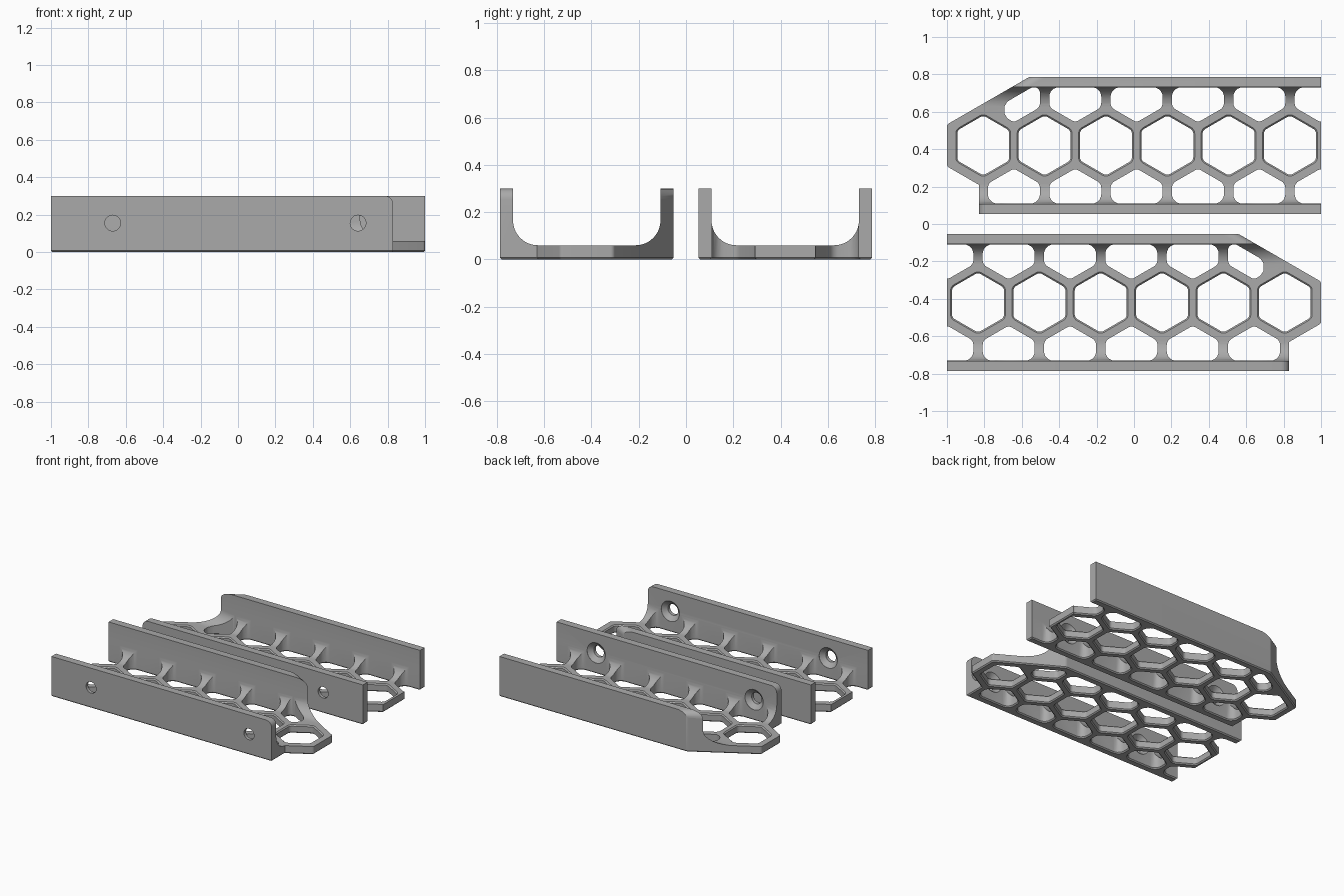
import bpy, bmesh, math
from mathutils import Vector

if "Cube" in bpy.data.objects:
    bpy.data.objects.remove(bpy.data.objects["Cube"])

PITCH, FLAT, T30 = 0.328, 0.139, math.tan(math.radians(30))
HALF_W, WALL_IN, FLOOR, TOP, FILLET = 0.367, 0.312, 0.06, 0.30, 0.105
ROW = PITCH * math.sqrt(3) / 2
HEX_R = FLAT / math.cos(math.radians(30))

grey = bpy.data.materials.new("grey plastic")
grey.diffuse_color = (0.40, 0.40, 0.40, 1)
grey.use_nodes = True
grey.node_tree.nodes["Principled BSDF"].inputs["Base Color"].default_value = grey.diffuse_color


def offset(pts, d):
    """Mitred offset of a counter-clockwise polygon."""
    out = []
    for i, p in enumerate(pts):
        e1, e2 = (p - pts[i - 1]).normalized(), (pts[(i + 1) % len(pts)] - p).normalized()
        n1, n2 = Vector((e1.y, -e1.x)), Vector((e2.y, -e2.x))
        out.append(p + (n1 + n2) * d / (1 + n1.dot(n2)))
    return out


def rounded(corners, d=0.0, steps=5):
    """Offset polygon of (x, y, radius) corners, with rounded corners."""
    pts = offset([Vector(c[:2]) for c in corners], d)
    out = []
    for i, p in enumerate(pts):
        r = corners[i][2]
        if r == 0:
            out.append(p)
            continue
        r += d
        a, b = (pts[i - 1] - p).normalized(), (pts[(i + 1) % len(pts)] - p).normalized()
        half = a.angle(b) / 2
        c = p + (a + b).normalized() * r / math.sin(half)
        s, e = p + a * r / math.tan(half) - c, p + b * r / math.tan(half) - c
        out += [c + s.lerp(e, k / steps).normalized() * r for k in range(steps + 1)]
    return out


def loft(bm, rings):
    """Skin a stack of equal rings and cap both ends."""
    loops = [[bm.verts.new(p) for p in ring] for ring in rings]
    n = len(loops[0])
    for lo, hi in zip(loops, loops[1:]):
        for i in range(n):
            bm.faces.new((lo[i], lo[(i + 1) % n], hi[(i + 1) % n], hi[i]))
    bm.faces.new(loops[0][::-1])
    bm.faces.new(loops[-1])


def prism(bm, corners, levels):
    """Upright prism; levels are (z, outline offset)."""
    loft(bm, [[(p.x, p.y, z) for p in rounded(corners, d)] for z, d in levels])


def finish(bm, name):
    bmesh.ops.recalc_face_normals(bm, faces=bm.faces[:])
    me = bpy.data.meshes.new(name)
    bm.to_mesh(me)
    bm.free()
    ob = bpy.data.objects.new(name, me)
    bpy.context.collection.objects.link(ob)
    return ob


def boolean(ob, cutter, op):
    mod = ob.modifiers.new(op, 'BOOLEAN')
    mod.operation, mod.solver, mod.object = op, 'EXACT', cutter
    dg = bpy.context.evaluated_depsgraph_get()
    me = bpy.data.meshes.new_from_object(ob.evaluated_get(dg))
    ob.modifiers.clear()
    ob.data = me
    bpy.data.objects.remove(cutter)


# Channel: floor, two walls and inner fillets, swept along x
side = [(0.4, -0.1), (0.4, TOP), (WALL_IN, TOP)]
for k in range(11):
    a = math.pi / 2 * k / 10
    side.append((WALL_IN - FILLET + FILLET * math.cos(a),
                 FLOOR + FILLET - FILLET * math.sin(a)))
section = side + [(-y, z) for y, z in reversed(side)]
bm = bmesh.new()
loft(bm, [[(x, y, z) for y, z in section] for x in (-1.1, 1.1)])
tray = finish(bm, "back_tray")

# Plan outline with slanted corner, hex nose and chamfered bottom edge
slant_x = -1 + (HALF_W - 0.112) / T30
outline = [(1, -HALF_W, 0), (1, HALF_W, 0), (slant_x, HALF_W, 0.04), (-1, 0.112, 0.02),
           (-1, -0.112, 0.02), (-0.83, -0.112 - 0.17 * T30, 0), (-0.83, -HALF_W, 0)]
bm = bmesh.new()
prism(bm, outline, [(0, -0.008), (0.008, 0), (0.5, 0)])
boolean(tray, finish(bm, "outline_cutter"), 'INTERSECT')

# Honeycomb: full middle row, and side rows trimmed by the walls
bm = bmesh.new()
for i in range(6):
    cx = -0.806 + PITCH * i
    hexagon = [(cx + HEX_R * math.cos(a), HEX_R * math.sin(a), 0.03)
               for a in (math.radians(30 + 60 * k) for k in range(6))]
    prism(bm, hexagon, [(-0.01, 0.018), (0.008, 0), (0.052, 0), (0.07, 0.018)])
    cx += PITCH / 2
    tip, shoulder, wall = ROW - HEX_R, ROW - HEX_R / 2, WALL_IN - 0.001
    low = [(cx - FLAT, -wall, 0.05), (cx + FLAT, -wall, 0.05), (cx + FLAT, -shoulder, 0.04),
           (cx, -tip, 0.03), (cx - FLAT, -shoulder, 0.04)]
    high = [(x, -y, r) for x, y, r in reversed(low)]
    if i == 0:  # opening beside the slanted corner
        base = 0.0485
        lx = (tip + T30 * cx - base - T30) / (2 * T30)
        high = [(cx, tip, 0.03), (cx + FLAT, shoulder, 0.04), (cx + FLAT, wall, 0.03),
                ((wall - base) / T30 - 1, wall, 0.03), (lx, base + T30 * (lx + 1), 0.06)]
    for shape in (low, high):
        prism(bm, shape, [(-0.01, 0.018), (0.008, 0), (0.2, 0)])
boolean(tray, finish(bm, "honeycomb_cutter"), 'DIFFERENCE')

# Countersunk screw holes in the front wall
bm = bmesh.new()
for x in (-0.642, 0.67):
    loft(bm, [[(x + r * math.cos(math.tau * k / 32), y, 0.155 + r * math.sin(math.tau * k / 32))
               for k in range(32)]
              for y, r in ((-0.4, 0.042), (-0.342, 0.042), (-0.312, 0.076), (-0.23, 0.076))])

# Rounded upper corners at the wall ends
R = 0.045
quarter = [(-0.03, TOP - R), (-0.03, TOP + 0.03), (R, TOP + 0.03)]
quarter += [(R - R * math.sin(a), TOP - R + R * math.cos(a))
            for a in (math.pi / 2 * k / 6 for k in range(7))]
c, s = math.cos(math.radians(30)), 0.5
for origin, inward, along in (((-0.83, -HALF_W), (1, 0), (0, 1)),
                              ((slant_x, HALF_W), (s, -c), (c, s))):
    o, u, w = Vector(origin), Vector(inward), Vector(along)
    loft(bm, [[(*(o + u * q + w * t), z) for q, z in quarter] for t in (-0.2, 0.2)])
boolean(tray, finish(bm, "detail_cutter"), 'DIFFERENCE')

# Mirrored second tray
bm = bmesh.new()
bm.from_mesh(tray.data)
for v in bm.verts:
    v.co.x *= -1
bmesh.ops.reverse_faces(bm, faces=bm.faces[:])
me = bpy.data.meshes.new("front_tray")
bm.to_mesh(me)
bm.free()
front = bpy.data.objects.new("front_tray", me)
bpy.context.collection.objects.link(front)

for ob, y in ((tray, 0.42), (front, -0.42)):
    ob.location.y = y
    ob.data.materials.clear()
    ob.data.materials.append(grey)
    for p in ob.data.polygons:
        p.material_index = 0
    bpy.ops.object.select_all(action='DESELECT')
    ob.select_set(True)
    bpy.context.view_layer.objects.active = ob
    bpy.ops.object.shade_smooth_by_angle(angle=math.radians(30))
